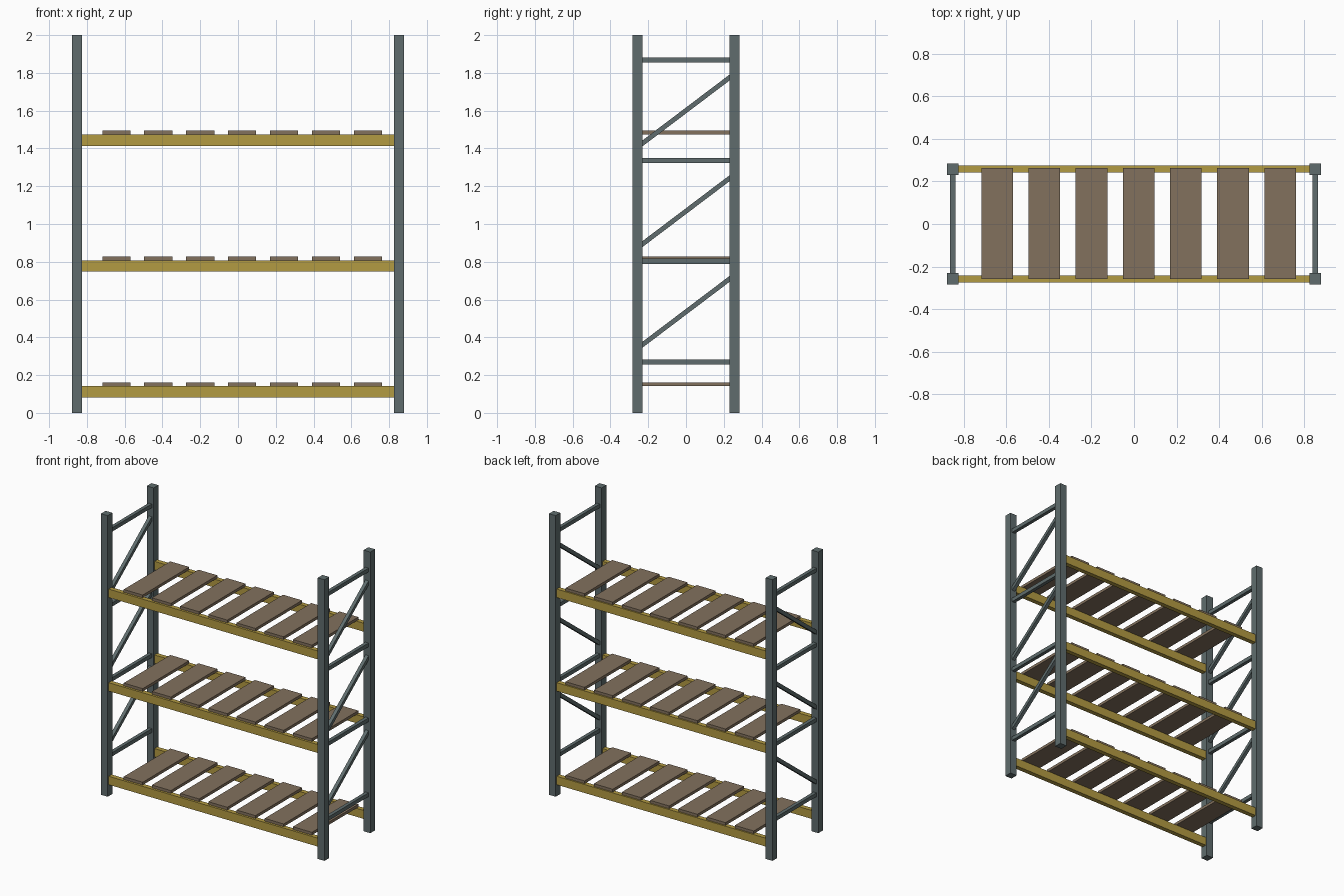
import bpy
import math

cube = bpy.data.objects.get("Cube")
if cube:
    bpy.data.objects.remove(cube, do_unlink=True)


def material(name, rgb):
    mat = bpy.data.materials.new(name)
    mat.use_nodes = True
    color = (*rgb, 1)
    mat.diffuse_color = color
    mat.node_tree.nodes["Principled BSDF"].inputs["Base Color"].default_value = color
    return mat


STEEL = material("blue grey steel", (0.115, 0.152, 0.155))
YELLOW = material("mustard beam paint", (0.45, 0.325, 0.055))
WOOD = material("brown board", (0.225, 0.165, 0.11))


def box(name, center, size, mat, tilt=0):
    bpy.ops.mesh.primitive_cube_add(size=1, location=center, rotation=(tilt, 0, 0))
    obj = bpy.context.object
    obj.name = name
    obj.scale = size
    obj.data.materials.append(mat)
    return obj


POST_X, POST_Y, POST = 0.853, 0.258, 0.053
BAR = 0.025
SPAN = 2 * POST_Y
sides = {"right": -1, "left": 1}
ends = {"front": -1, "back": 1}

# End frames: posts, level braces and diagonal braces
for side, sx in sides.items():
    x = sx * POST_X
    for end, sy in ends.items():
        box(f"{end}_{side}_post", (x, sy * POST_Y, 1), (POST, POST, 2), STEEL)
    for i in range(4):
        z = 0.27 + i * 0.533
        box(f"{side}_level_brace_{i + 1}", (x, 0, z), (BAR, SPAN, 0.027), STEEL)
        if i < 3:
            rise = 0.39
            box(f"{side}_diagonal_brace_{i + 1}", (x, 0, z + 0.265),
                (BAR, math.hypot(SPAN, rise), BAR), STEEL, math.atan2(rise, SPAN))

# Shelves: a beam front and back carrying seven boards
for level in range(3):
    z = 0.112 + level * 0.666
    for end, sy in ends.items():
        box(f"{end}_beam_{level + 1}", (0, sy * POST_Y, z),
            (2 * POST_X, 0.033, 0.06), YELLOW)
    for i in range(7):
        box(f"shelf_{level + 1}_board_{i + 1}", (0.022 + (i - 3) * 0.222, 0.003, z + 0.04),
            (0.149, 0.523, 0.02), WOOD)
